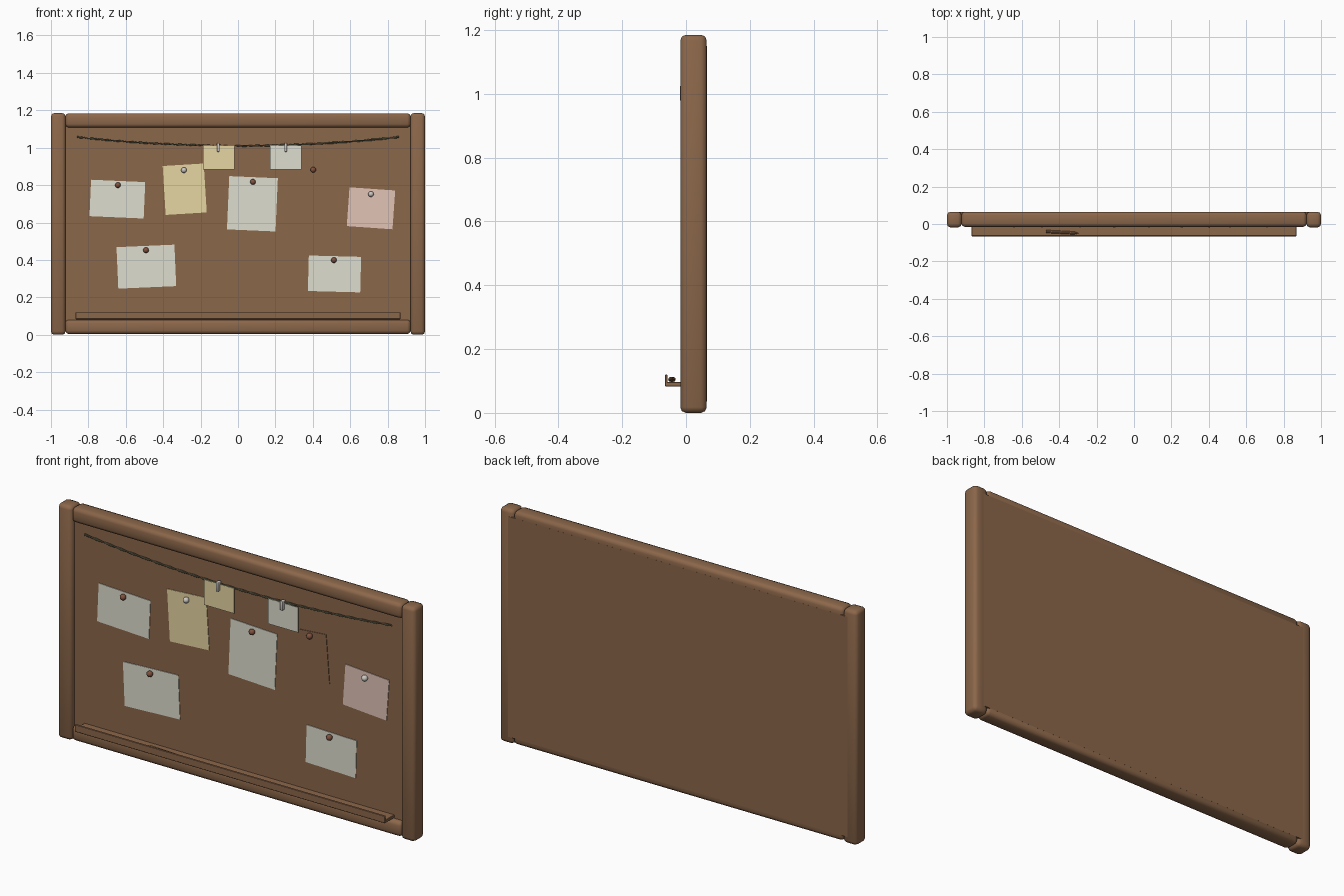
import bpy, bmesh, math
from mathutils import Matrix, Vector

if "Cube" in bpy.data.objects:
    bpy.data.objects.remove(bpy.data.objects["Cube"])


def mat(name, rgb):
    m = bpy.data.materials.new(name)
    m.diffuse_color = (*rgb, 1)
    m.use_nodes = True
    m.node_tree.nodes["Principled BSDF"].inputs["Base Color"].default_value = m.diffuse_color
    return m


WOOD = mat("brown_wood", (0.26, 0.135, 0.068))
PAPER = mat("white_paper", (0.74, 0.73, 0.62))
YELLOW = mat("yellow_paper", (0.79, 0.67, 0.36))
PINK = mat("pink_paper", (0.76, 0.55, 0.47))
STRING = mat("grey_green_string", (0.15, 0.15, 0.09))
RED = mat("reddish_brown_pin", (0.22, 0.085, 0.05))
SILVER = mat("pale_metal", (0.62, 0.58, 0.54))


def finish(bm, name, material, smooth=False):
    me = bpy.data.meshes.new(name)
    bm.to_mesh(me)
    bm.free()
    me.materials.append(material)
    if smooth:
        for p in me.polygons:
            p.use_smooth = True
    ob = bpy.data.objects.new(name, me)
    bpy.context.collection.objects.link(ob)
    return ob


def box(name, lo, hi, material, bevel=0.0, segments=2, smooth=False):
    """Box between two corners, with optionally rounded edges."""
    lo, hi = Vector(lo), Vector(hi)
    bm = bmesh.new()
    bmesh.ops.create_cube(bm, size=1, matrix=Matrix.Translation((lo + hi) / 2)
                          @ Matrix.Diagonal((*(hi - lo), 1)))
    if bevel:
        bmesh.ops.bevel(bm, geom=bm.edges[:], offset=bevel, segments=segments,
                        profile=0.5, affect='EDGES')
    return finish(bm, name, material, smooth)


def sheet(name, x, z, w, h, tilt, material, y=0.009):
    """Thin sheet of paper, turned by tilt degrees in the board plane."""
    bm = bmesh.new()
    bmesh.ops.create_cube(bm, size=1, matrix=Matrix.Translation((x, y, z))
                          @ Matrix.Rotation(math.radians(-tilt), 4, 'Y')
                          @ Matrix.Diagonal((w, 0.003, h, 1)))
    return finish(bm, name, material)


def pin(name, x, z, material):
    """Ball head on a short shank."""
    bm = bmesh.new()
    bmesh.ops.create_uvsphere(bm, u_segments=16, v_segments=10, radius=0.015,
                              matrix=Matrix.Translation((x, -0.003, z)))
    bmesh.ops.create_cone(bm, cap_ends=True, segments=8, radius1=0.005, radius2=0.005,
                          depth=0.02, matrix=Matrix.Translation((x, 0.008, z))
                          @ Matrix.Rotation(math.pi / 2, 4, 'X'))
    return finish(bm, name, material, True)


# Frame: two posts, two rails, and the backing board
for side, s in (("left", -1), ("right", 1)):
    x0, x1 = sorted((s * 0.922, s * 1.0))
    box(side + "_post", (x0, -0.018, 0.0), (x1, 0.065, 1.185), WOOD, 0.018, 2, True)
for name, z in (("bottom_rail", 0.004), ("top_rail", 1.108)):
    box(name, (-0.923, -0.015, z), (0.923, 0.065, z + 0.076), WOOD, 0.018, 2, True)
box("board", (-0.95, 0.011, 0.035), (0.95, 0.0652, 1.15), WOOD)

# Tray with raised lip, and a pencil lying on it
box("tray_shelf", (-0.868, -0.065, 0.082), (0.868, 0.02, 0.097), WOOD, 0.002, 1)
box("tray_lip", (-0.868, -0.066, 0.084), (0.868, -0.058, 0.120), WOOD, 0.002, 1)
bm = bmesh.new()
turn = (Matrix.Translation((-0.395, -0.044, 0.105)) @ Matrix.Rotation(math.radians(-3), 4, 'Z')
        @ Matrix.Rotation(math.pi / 2, 4, 'Y'))
bmesh.ops.create_cone(bm, cap_ends=True, segments=8, radius1=0.008, radius2=0.008,
                      depth=0.15, matrix=turn)
bmesh.ops.create_cone(bm, cap_ends=True, segments=8, radius1=0.008, radius2=0.001,
                      depth=0.025, matrix=turn @ Matrix.Translation((0, 0, 0.0875)))
finish(bm, "pencil", WOOD)

# Pinned sheets: x, z, width, height, tilt, paper colour, pin x, pin z, pin colour
notes = [
    (-0.645, 0.725, 0.29, 0.195, -2.5, PAPER, -0.642, 0.80, RED),
    (-0.285, 0.778, 0.22, 0.262, 3.5, YELLOW, -0.289, 0.88, SILVER),
    (0.077, 0.700, 0.26, 0.285, -2.5, PAPER, 0.08, 0.817, RED),
    (0.420, 0.780, 0.155, 0.245, 4.5, WOOD, 0.402, 0.882, RED),
    (0.711, 0.676, 0.245, 0.208, -4.0, PINK, 0.711, 0.752, SILVER),
    (-0.490, 0.364, 0.31, 0.222, 2.5, PAPER, -0.492, 0.452, RED),
    (0.516, 0.325, 0.28, 0.190, -1.5, PAPER, 0.513, 0.399, RED),
]
for i, (x, z, w, h, t, m, px, pz, pm) in enumerate(notes, 1):
    sheet(f"pinned_sheet_{i}", x, z, w, h, t, m)
    pin(f"pin_{i}", px, pz, pm)

# Sagging string made of two twisted strands
curve = bpy.data.curves.new("string", 'CURVE')
curve.dimensions = '3D'
curve.bevel_depth = 0.003
curve.bevel_resolution = 1
N = 200
for phase in (0, math.pi):
    sp = curve.splines.new('POLY')
    sp.points.add(N)
    for i, p in enumerate(sp.points):
        u = 2 * i / N - 1
        a = phase + u * 40
        p.co = (0.86 * u, 0.002 + 0.0025 * math.cos(a),
                1.010 + 0.047 * u * u + 0.0025 * math.sin(a), 1)
curve.materials.append(STRING)
string = bpy.data.objects.new("string", curve)
bpy.context.collection.objects.link(string)
bpy.context.view_layer.objects.active = string
string.select_set(True)
bpy.ops.object.convert(target='MESH')

# Small sheets hung from the string by pegs
for i, (x, px, m) in enumerate(((-0.103, -0.105, YELLOW), (0.255, 0.255, PAPER)), 1):
    sheet(f"hung_sheet_{i}", x, 0.947, 0.168, 0.127, 0, m, y=-0.002)
    box(f"peg_{i}", (px - 0.007, -0.019, 0.978), (px + 0.007, 0.006, 1.026),
        SILVER, 0.003, 2, True)
